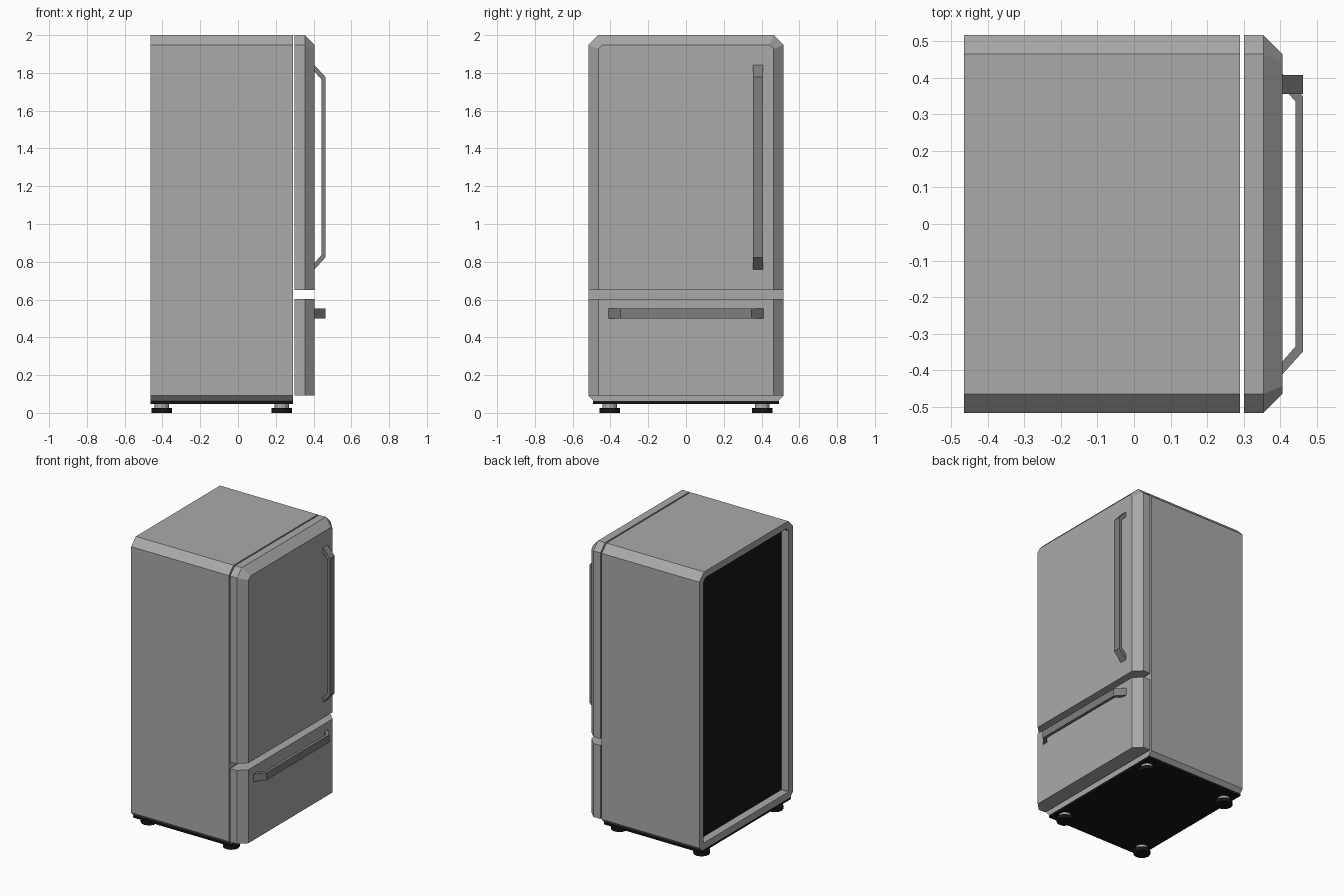
import bpy, bmesh, math

if "Cube" in bpy.data.objects:
    bpy.data.objects.remove(bpy.data.objects["Cube"])


def material(name, rgb):
    m = bpy.data.materials.new(name)
    m.diffuse_color = (*rgb, 1)
    m.use_nodes = True
    m.node_tree.nodes["Principled BSDF"].inputs["Base Color"].default_value = m.diffuse_color
    return m


STEEL = material("brushed_steel", (0.40, 0.40, 0.40))
HANDLE = material("dark_steel", (0.215, 0.205, 0.21))
BLACK = material("black_plastic", (0.008, 0.008, 0.008))


def finish(name, bm, *mats):
    bmesh.ops.recalc_face_normals(bm, faces=bm.faces)
    me = bpy.data.meshes.new(name)
    bm.to_mesh(me)
    bm.free()
    for m in mats:
        me.materials.append(m)
    ob = bpy.data.objects.new(name, me)
    bpy.context.collection.objects.link(ob)
    return ob


def outline(a, z0, z1, top=0, bottom=0):
    """Rectangle in y/z with optional cut corners at top and bottom."""
    pts = [(-a + bottom, z0), (a - bottom, z0)]
    if bottom:
        pts.append((a, z0 + bottom))
    if top:
        pts += [(a, z1 - top), (a - top, z1), (-a + top, z1), (-a, z1 - top)]
    else:
        pts += [(a, z1), (-a, z1)]
    if bottom:
        pts.append((-a, z0 + bottom))
    return pts


def loft(name, sections, *mats):
    """Join matching y/z outlines along x and cap both ends; last cap uses the last material."""
    bm = bmesh.new()
    rings = [[bm.verts.new((x, y, z)) for y, z in pts] for x, pts in sections]
    for r, s in zip(rings, rings[1:]):
        for i in range(len(r)):
            j = (i + 1) % len(r)
            bm.faces.new((r[i], r[j], s[j], s[i]))
    bm.faces.new(rings[0])
    bm.faces.new(rings[-1]).material_index = len(mats) - 1
    return finish(name, bm, *mats)


W, C = 0.516, 0.052       # half width, chamfer

# Cabinet with recessed black back panel
shell = outline(W, 0.063, 2.0, C, 0.028)
hole = outline(W - 0.046, 0.109, 1.954, 0.025, 0.003)
loft("cabinet", [(0.29, shell), (-0.464, shell), (-0.464, hole), (-0.409, hole)], STEEL, BLACK)

# Base plate
base = outline(0.493, 0.048, 0.063)
loft("base_plate", [(-0.464, base), (0.29, base)], BLACK)

# Upper door, chamfered at sides and top
edge = outline(W, 0.65, 2.0, C)
loft("upper_door", [(0.30, edge), (0.354, edge),
                    (0.406, outline(W - C, 0.65, 2.0 - C, 0.0215))], STEEL)

# Freezer drawer, chamfered at sides only
edge = outline(W, 0.091, 0.604)
loft("freezer_drawer", [(0.30, edge), (0.354, edge),
                        (0.406, outline(W - C, 0.091, 0.604))], STEEL)


def handle(name, lo, hi, w0, w1, vertical):
    """Flat bar with slanted ends: profile in x/length, extruded over its width."""
    prof = [(0.404, lo), (0.462, lo + 0.064), (0.462, hi - 0.064), (0.404, hi),
            (0.404, hi - 0.035), (0.441, hi - 0.077), (0.441, lo + 0.077), (0.404, lo + 0.035)]
    bm = bmesh.new()
    a, b = [[bm.verts.new((x, w, t) if vertical else (x, t, w)) for x, t in prof]
            for w in (w0, w1)]
    bm.faces.new(a)
    bm.faces.new(b)
    for i in range(len(a)):
        j = (i + 1) % len(a)
        bm.faces.new((a[i], a[j], b[j], b[i]))
    return finish(name, bm, HANDLE)


handle("door_handle", 0.758, 1.843, 0.355, 0.407, True)
handle("drawer_handle", -0.412, 0.412, 0.50, 0.552, False)


def disc(name, x, y, r, z0, z1, mat):
    bm = bmesh.new()
    bmesh.ops.create_cone(bm, cap_ends=True, segments=12, radius1=r, radius2=r, depth=z1 - z0)
    bmesh.ops.translate(bm, vec=(x, y, (z0 + z1) / 2), verts=bm.verts)
    return finish(name, bm, mat)


# Four levelling feet
for x in (-0.404, 0.231):
    for y in (-0.404, 0.404):
        disc("foot_pad", x, y, 0.054, 0.0, 0.025, BLACK)
        disc("foot_stem", x, y, 0.038, 0.025, 0.05, STEEL)
